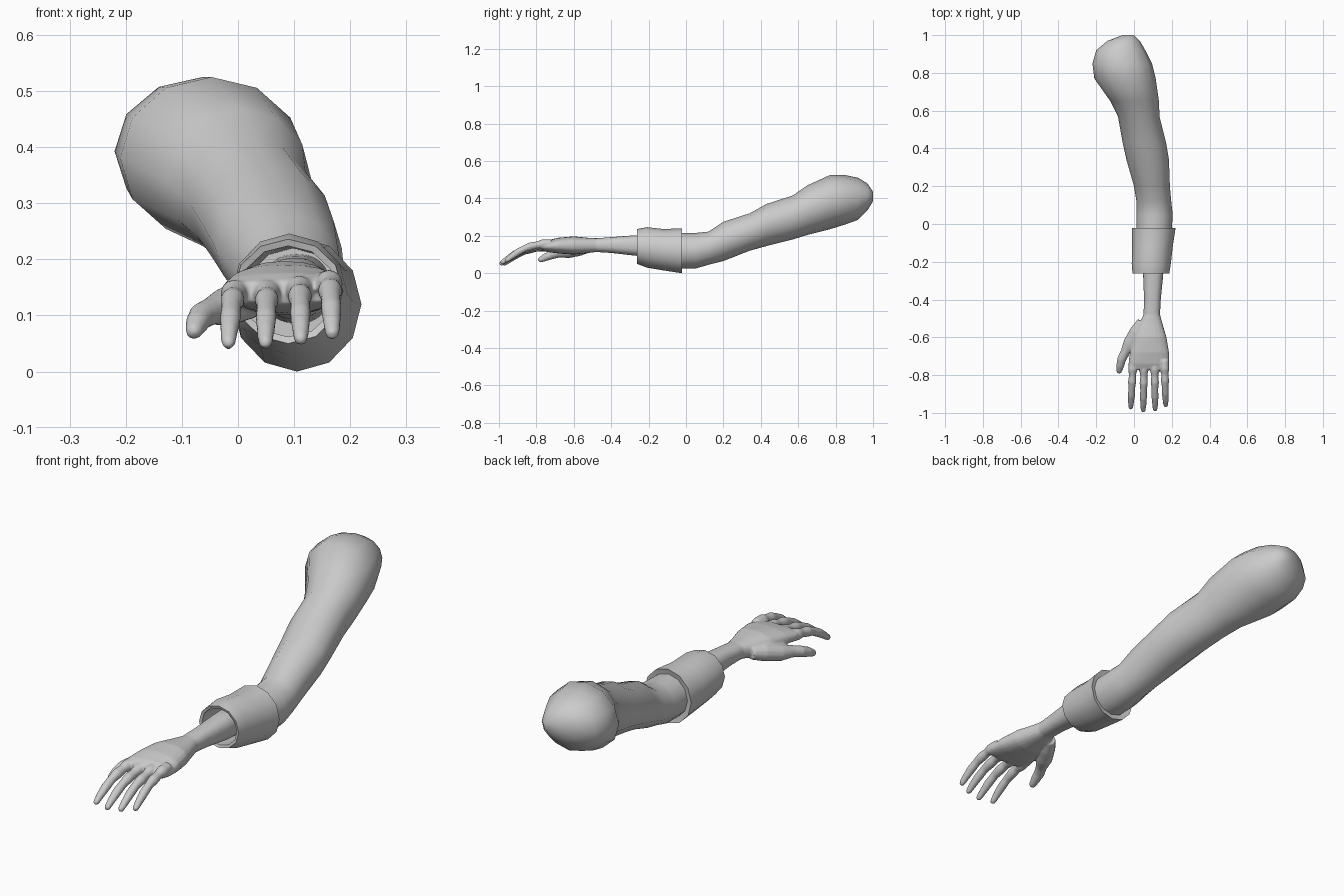
import bpy, bmesh, math
from mathutils import Vector


def skin(bm, rings):
    """Bridge equal-sized vertex rings and cap both ends."""
    vr = [[bm.verts.new(p) for p in r] for r in rings]
    n = len(vr[0])
    for a, b in zip(vr, vr[1:]):
        for i in range(n):
            j = (i + 1) % n
            bm.faces.new((a[i], a[j], b[j], b[i]))
    bm.faces.new(vr[0])
    bm.faces.new(vr[-1])


def section(y, x0, x1, z0, z1, n, power=1.0):
    """Oval cross-section at y filling the given x and z extents."""
    pts = []
    for i in range(n):
        a = 2 * math.pi * i / n
        c, s = math.cos(a), math.sin(a)
        c = math.copysign(abs(c) ** power, c)
        s = math.copysign(abs(s) ** power, s)
        pts.append(Vector(((x0 + x1) / 2 + c * (x1 - x0) / 2, y,
                           (z0 + z1) / 2 + s * (z1 - z0) / 2)))
    return pts


def digit(bm, path, n=12):
    """Round tube along (x, y, z, radius) points, with a rounded tip."""
    pts = [Vector(p[:3]) for p in path]
    rads = [p[3] for p in path]
    tip = (pts[-1] - pts[-2]).normalized()
    end, r = pts[-1], rads[-1]
    for k in (0.6, 0.95):
        pts.append(end + tip * r * k)
        rads.append(r * math.sqrt(1 - k * k))
    rings = []
    for i, p in enumerate(pts):
        t = (pts[min(i + 1, len(pts) - 1)] - pts[max(i - 1, 0)]).normalized()
        u = t.cross(Vector((0, 0, 1))).normalized()
        v = u.cross(t)
        rings.append([p + rads[i] * (u * math.cos(2 * math.pi * k / n)
                                     + v * math.sin(2 * math.pi * k / n)) for k in range(n)])
    skin(bm, rings)


def finish(name, bm, angle):
    bmesh.ops.recalc_face_normals(bm, faces=bm.faces)
    me = bpy.data.meshes.new(name)
    bm.to_mesh(me)
    bm.free()
    ob = bpy.data.objects.new(name, me)
    bpy.context.collection.objects.link(ob)
    bpy.ops.object.select_all(action='DESELECT')
    ob.select_set(True)
    bpy.context.view_layer.objects.active = ob
    bpy.ops.object.shade_smooth_by_angle(angle=math.radians(angle))
    return ob


# Sleeve with a rounded shoulder end
bm = bmesh.new()
skin(bm, [section(*s, 12) for s in (
    (1.0, -0.06, -0.0, 0.385, 0.435),
    (0.97, -0.14, 0.03, 0.335, 0.48),
    (0.92, -0.20, 0.06, 0.285, 0.51),
    (0.85, -0.22, 0.095, 0.26, 0.525),
    (0.77, -0.21, 0.115, 0.235, 0.525),
    (0.65, -0.125, 0.132, 0.205, 0.47),
    (0.57, -0.085, 0.135, 0.18, 0.415),
    (0.43, -0.06, 0.17, 0.145, 0.37),
    (0.34, -0.04, 0.185, 0.12, 0.32),
    (0.20, 0.0, 0.19, 0.065, 0.275),
    (0.12, 0.013, 0.197, 0.045, 0.222),
    (0.05, 0.012, 0.205, 0.025, 0.215),
    (-0.06, 0.012, 0.198, 0.025, 0.215))])
finish("sleeve", bm, 80)

# Turned-up cuff, hollow at the wrist end
bm = bmesh.new()
skin(bm, [section(*s, 12) for s in (
    (-0.03, 0.02, 0.19, 0.03, 0.21),
    (-0.022, -0.01, 0.22, 0.0, 0.24),
    (-0.12, -0.01, 0.205, 0.015, 0.236),
    (-0.21, -0.012, 0.195, 0.03, 0.246),
    (-0.262, -0.008, 0.187, 0.05, 0.236),
    (-0.258, 0.004, 0.175, 0.062, 0.224),
    (-0.07, 0.01, 0.185, 0.04, 0.22))])
finish("cuff", bm, 50)

# Forearm and palm
bm = bmesh.new()
skin(bm, [section(*s, 20, 0.85) for s in (
    (-0.06, 0.045, 0.165, 0.085, 0.21),
    (-0.27, 0.048, 0.155, 0.093, 0.203),
    (-0.40, 0.053, 0.142, 0.108, 0.193),
    (-0.48, 0.050, 0.138, 0.113, 0.187),
    (-0.53, 0.025, 0.152, 0.107, 0.19),
    (-0.60, -0.005, 0.172, 0.100, 0.197),
    (-0.68, -0.022, 0.186, 0.105, 0.190),
    (-0.74, -0.030, 0.188, 0.113, 0.176),
    (-0.77, -0.024, 0.182, 0.120, 0.162))])

# Four fingers: base x, tip x, tip y, height offset
for bx, tx, ty, dz in ((-0.004, -0.017, -0.970, -0.004), (0.053, 0.049, -0.986, -0.004),
                       (0.109, 0.112, -0.980, 0.003), (0.161, 0.168, -0.958, 0.013)):
    digit(bm, [(bx + (tx - bx) * t, -0.72 + (ty + 0.72) * t, z + dz, r) for t, z, r in (
        (0, 0.147, 0.022), (0.2, 0.143, 0.025), (0.32, 0.138, 0.019), (0.46, 0.131, 0.022),
        (0.6, 0.119, 0.018), (0.75, 0.100, 0.019), (0.9, 0.075, 0.016), (1, 0.056, 0.013))])

# Thumb
digit(bm, [(0.045, -0.52, 0.14, 0.030), (0.015, -0.57, 0.13, 0.038), (-0.022, -0.63, 0.115, 0.035),
           (-0.047, -0.68, 0.108, 0.025), (-0.065, -0.715, 0.099, 0.024),
           (-0.073, -0.75, 0.086, 0.021), (-0.078, -0.776, 0.073, 0.016)])
hand = finish("hand_and_forearm", bm, 180)

# Blend palm and digits into one smooth skin
rm = hand.modifiers.new("blend", 'REMESH')
rm.mode = 'VOXEL'
rm.voxel_size = 0.005
rm.use_smooth_shade = True
sm = hand.modifiers.new("soften", 'SMOOTH')
sm.factor = 0.5
sm.iterations = 5
